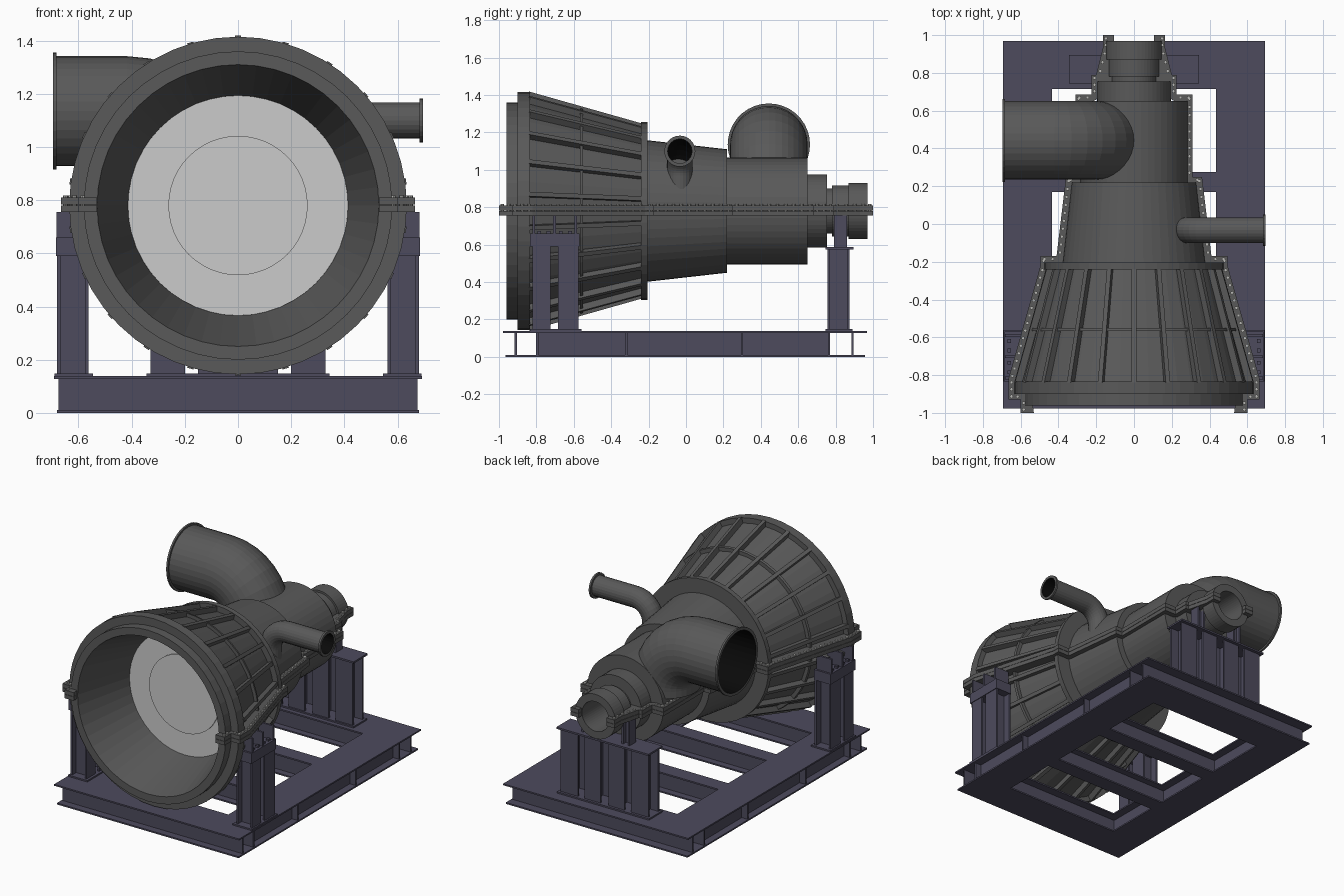
import bpy, bmesh, math
from mathutils import Vector

if "Cube" in bpy.data.objects:
    bpy.data.objects.remove(bpy.data.objects["Cube"])

AX = 0.78  # height of the casing axis


def material(name, c):
    m = bpy.data.materials.new(name)
    m.diffuse_color = (*c, 1)
    m.use_nodes = True
    m.node_tree.nodes["Principled BSDF"].inputs["Base Color"].default_value = m.diffuse_color
    return m


STEEL = material("dark_steel", (0.1, 0.1, 0.1))
FRAME = material("frame_paint", (0.075, 0.07, 0.11))
PALE = material("pale_disc", (0.58, 0.58, 0.58))
BOLT = material("bolt_metal", (0.5, 0.5, 0.48))
BLACK = material("pipe_lining", (0.003, 0.003, 0.003))


def finish(name, bm, mat):
    bmesh.ops.recalc_face_normals(bm, faces=bm.faces)
    me = bpy.data.meshes.new(name)
    bm.to_mesh(me)
    bm.free()
    me.materials.append(mat)
    ob = bpy.data.objects.new(name, me)
    bpy.context.collection.objects.link(ob)
    return ob


def loft(name, rings, n, mat, closed=False, lining=0):
    """Skin circles given as (centre, u, v, radius); first `lining` bands use slot 1."""
    bm = bmesh.new()
    loops = []
    for c, u, v, r in rings:
        loops.append([bm.verts.new(c + r * (math.cos(a) * u + math.sin(a) * v))
                      for a in (2 * math.pi * i / n for i in range(n))])
    pairs = list(zip(loops, loops[1:]))
    if closed:
        pairs.append((loops[-1], loops[0]))
    else:
        bm.faces.new(loops[0]).material_index = 1 if lining else 0
        bm.faces.new(loops[-1])
    for k, (p, q) in enumerate(pairs):
        for i in range(n):
            j = (i + 1) % n
            bm.faces.new((p[i], p[j], q[j], q[i])).material_index = 1 if k < lining else 0
    return finish(name, bm, mat)


def lathe(name, prof, mat, n=48, **kw):
    X, Z = Vector((1, 0, 0)), Vector((0, 0, 1))
    return loft(name, [(Vector((0, y, AX)), X, Z, r) for y, r in prof], n, mat, **kw)


def boxes(name, items, mat, mirror=False):
    bm = bmesh.new()
    if mirror:
        items = items + [(-b, -a, *rest) for a, b, *rest in items]
    for x0, x1, y0, y1, z0, z1 in items:
        vs = bmesh.ops.create_cube(bm, size=1)["verts"]
        for v in vs:
            v.co = Vector((x1 if v.co.x > 0 else x0, y1 if v.co.y > 0 else y0,
                           z1 if v.co.z > 0 else z0))
    return finish(name, bm, mat)


# casing: inner cone, front rim, stepped outside, rear bore
lathe("turbine_casing", [
    (-0.56, 0.413), (-0.96, 0.53), (-0.96, 0.58), (-0.90, 0.58), (-0.90, 0.635),
    (-0.835, 0.635), (-0.835, 0.60), (-0.24, 0.435), (-0.24, 0.475), (-0.205, 0.475),
    (-0.205, 0.378), (0.22, 0.33), (0.22, 0.285), (0.65, 0.285), (0.65, 0.195),
    (0.755, 0.195), (0.755, 0.12), (0.78, 0.12), (0.78, 0.137), (0.87, 0.137),
    (0.87, 0.15), (0.97, 0.15), (0.97, 0.10), (0.66, 0.10)], STEEL)
lathe("cone_hoop", [(-0.567, 0.51), (-0.567, 0.55), (-0.551, 0.546), (-0.551, 0.51)],
      STEEL, closed=True)
lathe("inlet_disc", [(-0.56, 0.414), (-0.57, 0.414), (-0.57, 0.262), (-0.578, 0.262)], PALE)

# lengthwise ribs on the cone
bm = bmesh.new()
RIBS = 22
for k in range(RIBS):
    a = 2 * math.pi * k / RIBS
    d, t = Vector((math.sin(a), 0, math.cos(a))), Vector((math.cos(a), 0, -math.sin(a)))
    sides = []
    for s in (-0.012, 0.012):
        sides.append([bm.verts.new(d * r + t * s + Vector((0, y, AX))) for y, r in
                      ((-0.84, 0.58), (-0.84, 0.639), (-0.235, 0.468), (-0.235, 0.42))])
    bm.faces.new(sides[0])
    bm.faces.new(sides[1])
    for i in range(4):
        j = (i + 1) % 4
        bm.faces.new((sides[0][i], sides[0][j], sides[1][j], sides[1][i]))
finish("cone_ribs", bm, STEEL)

# split-line flange, upper and lower halves on both sides
OUTER = [(0.165, 1.0), (0.165, 0.93), (0.20, 0.79), (0.225, 0.79), (0.225, 0.685),
         (0.31, 0.685), (0.31, 0.25), (0.36, 0.25), (0.41, -0.17), (0.495, -0.17),
         (0.495, -0.22), (0.665, -0.82), (0.665, -0.93), (0.60, -0.93), (0.60, -1.0)]
INNER = [(0.53, -1.0), (0.535, -0.96), (0.43, -0.57), (0.40, -0.24), (0.35, -0.19),
         (0.27, 0.24), (0.25, 0.63), (0.13, 0.70), (0.105, 0.80), (0.105, 1.0)]
for name, z0, z1 in (("lower_split_flange", 0.755, 0.781), ("upper_split_flange", 0.783, 0.81)):
    bm = bmesh.new()
    for s in (1, -1):
        f = bm.faces.new([bm.verts.new((s * x, y, z0)) for x, y in OUTER + INNER])
        ext = bmesh.ops.extrude_face_region(bm, geom=[f], use_keep_orig=True)["geom"]
        for v in ext:
            if isinstance(v, bmesh.types.BMVert):
                v.co.z = z1
    finish(name, bm, STEEL)

# flange bolts, spaced along the flange outline
bm = bmesh.new()
for p, q in zip(OUTER, OUTER[1:]):
    p, q = Vector(p), Vector(q)
    L = (q - p).length
    if L < 0.03:
        continue
    d = (q - p) / L
    nrm = Vector((d.y, -d.x))
    count = max(1, round(L / 0.042))
    for i in range(count):
        c = p + d * L * (i + 0.5) / count + nrm * 0.016
        for s in (1, -1):
            vs = bmesh.ops.create_cone(bm, cap_ends=True, segments=8, radius1=0.009,
                                       radius2=0.009, depth=0.06)["verts"]
            bmesh.ops.translate(bm, verts=vs, vec=(s * c.x, c.y, 0.788))
finish("flange_bolts", bm, BOLT)


# hollow elbow pipes: straight run from the mouth, then a bend down into the casing
def elbow(name, side, y, z, mouth, bend_x, R, r, wall, lip, end_z, n):
    path = [(mouth, z, 0)]
    path += [(bend_x - R * math.sin(a), z - R * (1 - math.cos(a)), a)
             for a in (math.pi / 2 * i / 8 for i in range(9))]
    path.append((bend_x - R, end_z, math.pi / 2))

    def ring(p, rad, dx=0):
        x, h, a = p
        return (Vector((side * (x - dx), y, h)), Vector((0, 1, 0)),
                Vector((-side * math.sin(a), 0, math.cos(a))), rad)
    m = path[0]
    rings = [ring(p, r - wall) for p in reversed(path)]
    rings += [ring(m, lip), ring(m, lip, 0.013), ring(m, r, 0.013)]
    rings += [ring(p, r) for p in path[1:]]
    ob = loft(name, rings, n, STEEL, lining=len(path) - 1)
    ob.data.materials.append(BLACK)


elbow("large_steam_pipe", -1, 0.443, 1.135, 0.695, 0.42, 0.25, 0.207, 0.006, 0.22, 0.84, 36)
elbow("small_steam_pipe", 1, -0.033, 1.10, 0.695, 0.40, 0.13, 0.068, 0.003, 0.083, 0.86, 24)

# base frame: deck plates, bottom plates, webs and stiffeners
base = []
for z0, z1, e in ((0.128, 0.138, 0.0), (0.0, 0.010, 0.012)):
    for s in (1, -1):
        xs = sorted((s * 0.435, s * (0.693 - e)))
        base.append((*xs, -0.978 + e, 0.968 - e, z0, z1))
    base += [(-0.435, 0.435, 0.715, 0.968 - e, z0, z1),
             (-0.435, 0.435, -0.978 + e, -0.725, z0, z1),
             (-0.435, 0.435, 0.17, 0.275, z0, z1),
             (-0.435, 0.435, -0.345, -0.24, z0, z1)]
boxes("base_plates", base, FRAME)
boxes("base_cross_webs", [(-w, w, y - 0.006, y + 0.006, 0.01, 0.128) for w, y in
      ((0.675, -0.91), (0.675, 0.89), (0.55, -0.79), (0.55, 0.765), (0.5, 0.222), (0.5, -0.292))],
      FRAME)
boxes("base_side_webs", [(0.618, 0.632, -0.80, 0.77, 0.01, 0.128),
                         (0.49, 0.503, -0.80, 0.77, 0.01, 0.128)] +
      [(0.50, 0.675, y - 0.006, y + 0.006, 0.01, 0.128) for y in (-0.795, -0.32, 0.30, 0.765)],
      FRAME, mirror=True)


# upright I-section column, flanges facing along x or y
def column(x0, x1, y0, y1, z0, z1, along_x=True, t=0.012):
    cx, cy = (x0 + x1) / 2, (y0 + y1) / 2
    if along_x:
        return [(x0, x0 + t, y0, y1, z0, z1), (x1 - t, x1, y0, y1, z0, z1),
                (x0, x1, cy - t / 2, cy + t / 2, z0, z1)]
    return [(x0, x1, y0, y0 + t, z0, z1), (x0, x1, y1 - t, y1, z0, z1),
            (cx - t / 2, cx + t / 2, y0, y1, z0, z1)]


# front pedestals: two columns a side, full-width cap and gussets up to the flange
boxes("front_pedestals",
      column(0.562, 0.68, -0.82, -0.725, 0.14, 0.595) +
      column(0.562, 0.68, -0.685, -0.575, 0.14, 0.595) +
      [(0.545, 0.69, -0.835, -0.56, 0.136, 0.148), (0.56, 0.685, -0.835, -0.57, 0.59, 0.66)] +
      [(0.57, 0.682, y - 0.007, y + 0.007, 0.66, 0.755) for y in (-0.815, -0.703, -0.59)],
      FRAME, mirror=True)
boxes("pedestal_cap_bolts", [(0.65, 0.67, y - 0.01, y + 0.01, 0.66, 0.673)
      for y in (-0.785, -0.735, -0.67, -0.62)], FRAME, mirror=True)

# rear pedestal: row of columns, top plate and flange brackets
boxes("rear_pedestal_columns",
      column(0.20, 0.33, 0.757, 0.873, 0.14, 0.575, False) +
      column(0.03, 0.15, 0.757, 0.873, 0.14, 0.575, False) +
      [(0.0, 0.345, 0.745, 0.89, 0.136, 0.148), (0.0, 0.345, 0.745, 0.895, 0.575, 0.587)],
      FRAME, mirror=True)
boxes("rear_flange_brackets", column(0.12, 0.18, 0.79, 0.86, 0.585, 0.757), FRAME, mirror=True)
